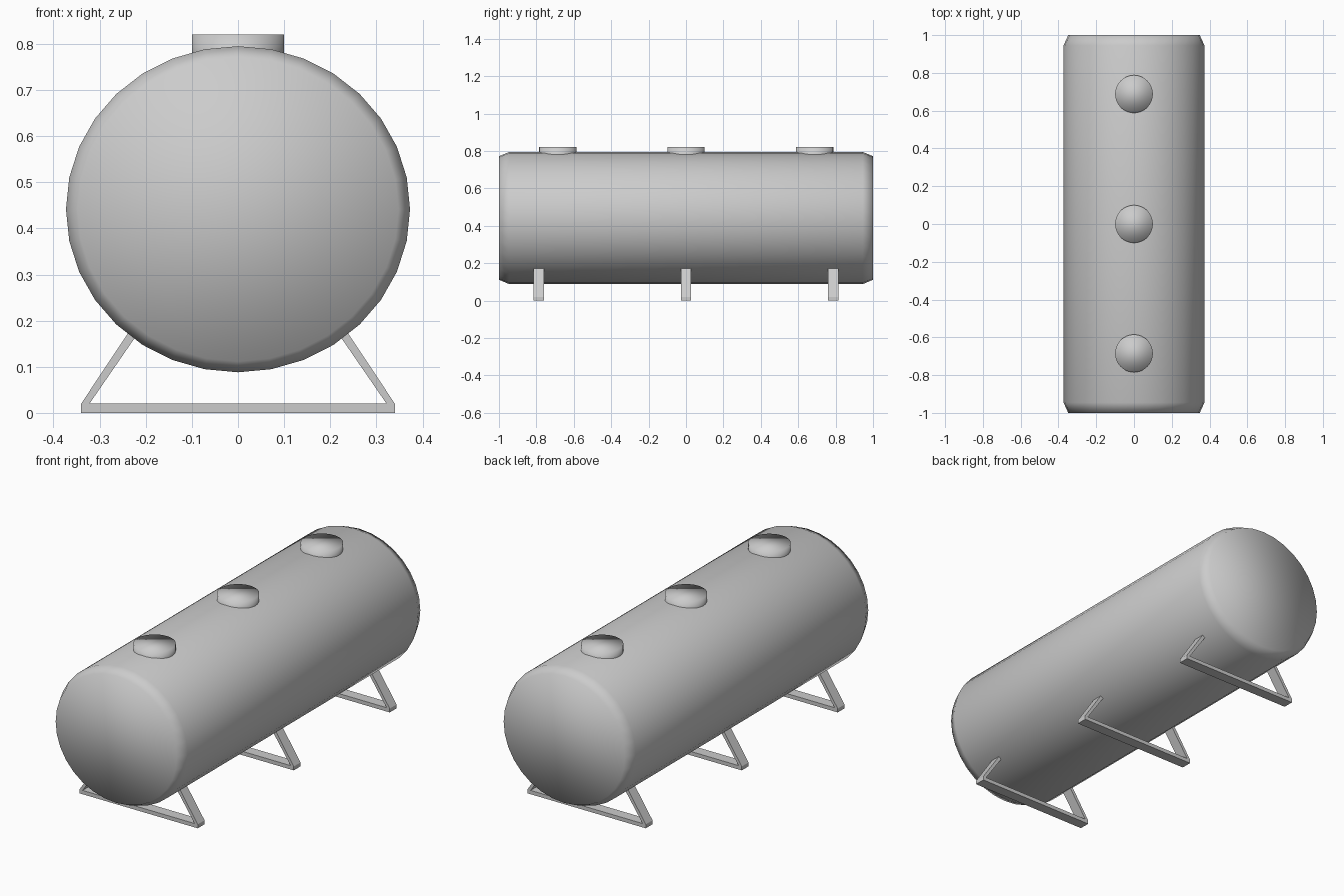
import bpy, bmesh
from math import sin, cos, tau

if "Cube" in bpy.data.objects:
    bpy.data.objects.remove(bpy.data.objects["Cube"])


def make_object(name, bm, smooth):
    bmesh.ops.recalc_face_normals(bm, faces=bm.faces)
    for f in bm.faces:
        f.smooth = smooth
    mesh = bpy.data.meshes.new(name)
    bm.to_mesh(mesh)
    bm.free()
    obj = bpy.data.objects.new(name, mesh)
    bpy.context.collection.objects.link(obj)
    return obj


def loft(name, loops, smooth):
    """Join equal-length loops of points with quads and cap both ends."""
    bm = bmesh.new()
    rings = [[bm.verts.new(p) for p in loop] for loop in loops]
    n = len(rings[0])
    for a, b in zip(rings, rings[1:]):
        for i in range(n):
            j = (i + 1) % n
            bm.faces.new((a[i], a[j], b[j], b[i]))
    bm.faces.new(rings[0])
    bm.faces.new(rings[-1])
    return make_object(name, bm, smooth)


# Tank: slightly flattened 32-sided drum with chamfered ends
def tank_ring(y, rx, rz):
    return [(rx * sin(tau * i / 32), y, 0.4415 + rz * cos(tau * i / 32))
            for i in range(32)]


loft("tank", [tank_ring(y, rx, rz) for y, rx, rz in (
    (-1, 0.348, 0.33), (-0.945, 0.373, 0.3535),
    (0.945, 0.373, 0.3535), (1, 0.348, 0.33))], True)


# Hatches: short softly shaded cylinders along the top
def hatch_ring(y, z):
    return [(0.1 * cos(tau * i / 32), y + 0.1 * sin(tau * i / 32), z)
            for i in range(32)]


for i, y in enumerate((-0.685, 0, 0.688)):
    loft(f"hatch_{i + 1}", [hatch_ring(y, 0.73), hatch_ring(y, 0.82)], True)

# Supports: flat floor bar with two struts leaning in to the tank
half = [(0.34, 0), (0.34, 0.02), (0.227, 0.19), (0.205, 0.19), (0.322, 0.02)]
outline = half + [(-x, z) for x, z in reversed(half)]
for i, y in enumerate((-0.788, 0, 0.788)):
    loft(f"support_{i + 1}",
         [[(x, y + s, z) for x, z in outline] for s in (-0.028, 0.028)], False)
